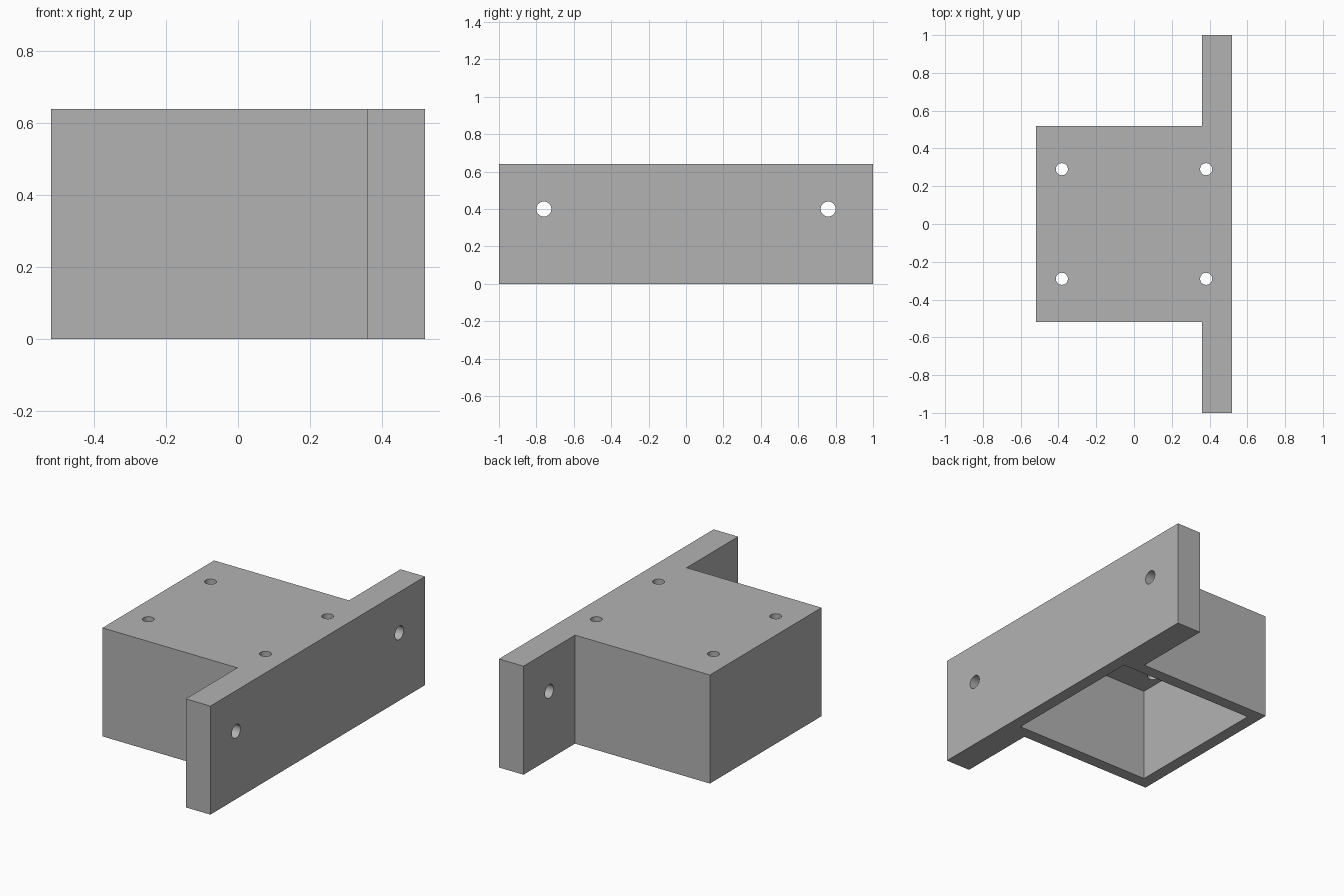
import bpy
import bmesh
from math import radians

cube = bpy.data.objects.get("Cube")
if cube:
    bpy.data.objects.remove(cube, do_unlink=True)

HEIGHT = 0.64

grey = bpy.data.materials.new("plain grey")
grey.use_nodes = True
grey.diffuse_color = (0.45, 0.45, 0.45, 1)
grey.node_tree.nodes["Principled BSDF"].inputs["Base Color"].default_value = grey.diffuse_color


def cutter(obj):
    obj.hide_render = True
    obj.hide_viewport = True
    obj.display_type = "WIRE"
    obj.data.materials.append(grey)
    return obj


def hole(name, radius, location, rotation=(0, 0, 0)):
    bpy.ops.mesh.primitive_cylinder_add(vertices=48, radius=radius, depth=0.4,
                                        location=location, rotation=rotation)
    obj = bpy.context.object
    obj.name = name
    return cutter(obj)


# Housing and mounting plate: one T-shaped outline, extruded upwards
half = [(-0.52, 0.52), (0.36, 0.52), (0.36, 1.0), (0.52, 1.0)]
outline = half + [(x, -y) for x, y in reversed(half)]
bm = bmesh.new()
base = bm.faces.new([bm.verts.new((x, y, 0)) for x, y in outline])
top = bmesh.ops.extrude_face_region(bm, geom=[base])["geom"]
bmesh.ops.translate(bm, vec=(0, 0, HEIGHT),
                    verts=[v for v in top if isinstance(v, bmesh.types.BMVert)])
bmesh.ops.recalc_face_normals(bm, faces=bm.faces)
mesh = bpy.data.meshes.new("housing_with_plate")
bm.to_mesh(mesh)
bm.free()
housing = bpy.data.objects.new("housing_with_plate", mesh)
bpy.context.collection.objects.link(housing)
mesh.materials.append(grey)

# Cavity open at the bottom
bpy.ops.mesh.primitive_cube_add(size=1, location=(0, 0, 0.23))
cavity = bpy.context.object
cavity.name = "cavity_cutter"
cavity.scale = (0.896, 0.896, 0.66)
cutters = [cutter(cavity)]

# Screw holes: four in the lid, two across the plate
for sy in (-1, 1):
    for sx in (-1, 1):
        cutters.append(hole("lid_hole_cutter", 0.032, (0.382 * sx, 0.29 * sy, HEIGHT)))
    cutters.append(hole("plate_hole_cutter", 0.04, (0.44, 0.76 * sy, 0.40),
                        (0, radians(90), 0)))

for c in cutters:
    mod = housing.modifiers.new(c.name, "BOOLEAN")
    mod.operation = "DIFFERENCE"
    mod.solver = "EXACT"
    mod.object = c

# Apply the cuts, then smooth only the hole walls
bpy.context.view_layer.update()
bpy.ops.object.select_all(action="DESELECT")
housing.select_set(True)
bpy.context.view_layer.objects.active = housing
for mod in list(housing.modifiers):
    bpy.ops.object.modifier_apply(modifier=mod.name)
for c in cutters:
    bpy.data.objects.remove(c, do_unlink=True)
bpy.ops.object.shade_smooth_by_angle(angle=radians(30))
